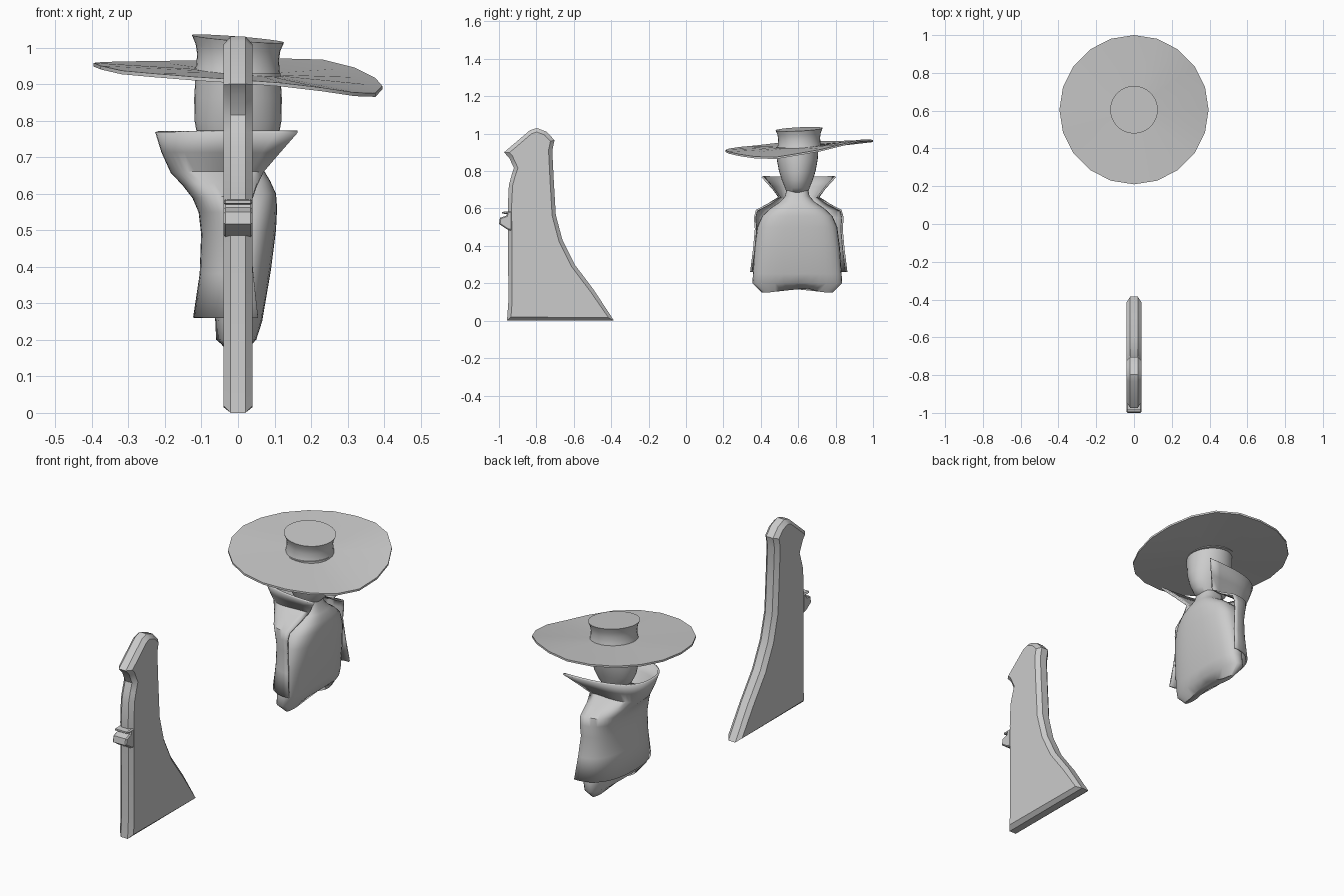
import bpy, bmesh
from math import sin, cos, pi, radians
from mathutils import Vector

if "Cube" in bpy.data.objects:
    bpy.data.objects.remove(bpy.data.objects["Cube"])

CY = 0.605  # centre of the hatted figure in y


def make(name, verts, faces, angle=35, thick=0):
    me = bpy.data.meshes.new(name)
    me.from_pydata(verts, [], faces)
    bm = bmesh.new()
    bm.from_mesh(me)
    bmesh.ops.recalc_face_normals(bm, faces=bm.faces)
    bm.to_mesh(me)
    bm.free()
    ob = bpy.data.objects.new(name, me)
    bpy.context.collection.objects.link(ob)
    bpy.ops.object.select_all(action='DESELECT')
    bpy.context.view_layer.objects.active = ob
    ob.select_set(True)
    if thick:
        m = ob.modifiers.new("thickness", 'SOLIDIFY')
        m.thickness, m.offset = thick, 0
    bpy.ops.object.shade_smooth_by_angle(angle=radians(angle))
    return ob


def loft(name, rings, closed=True, caps=True, **kw):
    n = len(rings[0])
    verts = [p for r in rings for p in r]
    faces = []
    for k in range(len(rings) - 1):
        for i in range(n if closed else n - 1):
            j = (i + 1) % n
            faces.append((k*n + i, k*n + j, (k+1)*n + j, (k+1)*n + i))
    if caps:
        faces += [tuple(range(n)), tuple(range(len(verts) - n, len(verts)))]
    return make(name, verts, faces, **kw)


def slab(name, outline, half, chamfer):
    # outline in (y, z), clockwise; chamfered on both sides
    pts = [Vector(p) for p in outline]
    inner = []
    for i, p in enumerate(pts):
        a = (p - pts[i-1]).normalized()
        b = (pts[(i+1) % len(pts)] - p).normalized()
        na, nb = Vector((a.y, -a.x)), Vector((b.y, -b.x))
        m = (na + nb).normalized()
        inner.append(p + m * chamfer / max(0.6, m.dot(na)))
    sections = [(-half, inner), (chamfer - half, pts), (half - chamfer, pts), (half, inner)]
    return loft(name, [[(x, p.x, p.y) for p in ring] for x, ring in sections], angle=32)


def spow(v, e):
    return abs(v) ** e * (1 if v >= 0 else -1)


def oval(z, x0, x1, hy, e=2.0, n=32, sag=None):
    ring = []
    for i in range(n):
        a = 2 * pi * i / n
        y = hy * spow(sin(a), 2 / e)
        dz = sag(y) if sag else 0
        ring.append(((x0+x1)/2 + (x1-x0)/2 * spow(cos(a), 2 / e), CY - 0.01 + y, z + dz))
    return ring


# Standing slab with flared foot and hooked top
slab("post", [(-.957, 0), (-.95, .1), (-.951, .5), (-.953, .6), (-.947, .725), (-.935, .77),
              (-.92, .816), (-.945, .87), (-.973, .9), (-.835, 1.018), (-.797, 1.03),
              (-.745, 1.01), (-.703, .965), (-.715, .91), (-.707, .75), (-.696, .565),
              (-.66, .43), (-.595, .30), (-.493, .165), (-.385, 0)], .04, .02)
# Small ledge on the front of the slab
slab("front_ledge", [(-.93, .48), (-.955, .487), (-1, .517), (-.995, .55), (-.96, .562),
                     (-.958, .57), (-.984, .573), (-.984, .582), (-.93, .585)], .04, .006)

# Coat body: ovals from the keel-like hem up to the neck
def hem(y):
    return .035 * max(0, 1 - abs(y) / .13)

body = [oval(.152, -.018, .018, .19, 2.5, sag=hem)]
for z, x0, x1, hy in [(.2, -.06, .05, .24), (.25, -.062, .066, .237), (.39, -.08, .09, .228),
                      (.5, -.09, .104, .214), (.56, -.09, .107, .188), (.6, -.085, .104, .145),
                      (.635, -.07, .088, .093), (.665, -.06, .07, .066), (.71, -.055, .06, .055)]:
    body.append(oval(z, x0, x1, hy, 2.7))
loft("coat_body", body, angle=50)

# Head
loft("head", [oval(z, -hx, hx, hy) for z, hx, hy in
              [(.68, .06, .055), (.71, .09, .066), (.75, .11, .082), (.8, .119, .098),
               (.86, .12, .109), (.93, .116, .114)]], angle=50)


# Hat crown with tilted top
def tilt(z, r, n=32):
    return [(r*cos(2*pi*i/n), CY + r*sin(2*pi*i/n),
             z - .08*r*cos(2*pi*i/n) + .05*r*sin(2*pi*i/n)) for i in range(n)]

loft("hat_crown", [tilt(.915, .122), tilt(.945, .114), tilt(.975, .112),
                   tilt(1.0, .116), tilt(1.024, .126)])

# Wavy brim: rim heights every 18 degrees, starting at +x
rim = [.890, .912, .94, .962, .965, .960, .96, .958, .957, .955,
       .953, .945, .932, .924, .915, .907, .898, .885, .872, .870]

def edge(dz):
    return [(.395*cos(i*pi/10), CY + .395*sin(i*pi/10), z + dz) for i, z in enumerate(rim)]

loft("hat_brim", [tilt(.918, .1, 20), edge(-.005), edge(.005), tilt(.932, .1, 20)], angle=25)

# Cape with raised collar, open towards +x
cape = []
for z, xf, xb, h, hf in [(.77, .163, -.222, .2, .195), (.715, .115, -.205, .165, .145),
                         (.66, .07, -.18, .137, .1), (.625, .052, -.147, .195, .155),
                         (.59, .04, -.12, .243, .225), (.55, .035, -.103, .248, .235),
                         (.49, .032, -.096, .238, .23), (.38, .042, -.1, .247, .24),
                         (.26, .055, -.118, .26, .255)]:
    ring = []
    for i in range(29):
        a = pi * i / 28
        y = h * spow(cos(a), .8) - (h - hf) * spow(cos(a), 6)
        ring.append((xf + (xb - xf) * abs(sin(a)) ** .85, CY - .002 + y, z))
    cape.append(ring)
loft("cape", cape, closed=False, caps=False, angle=50, thick=.01)
